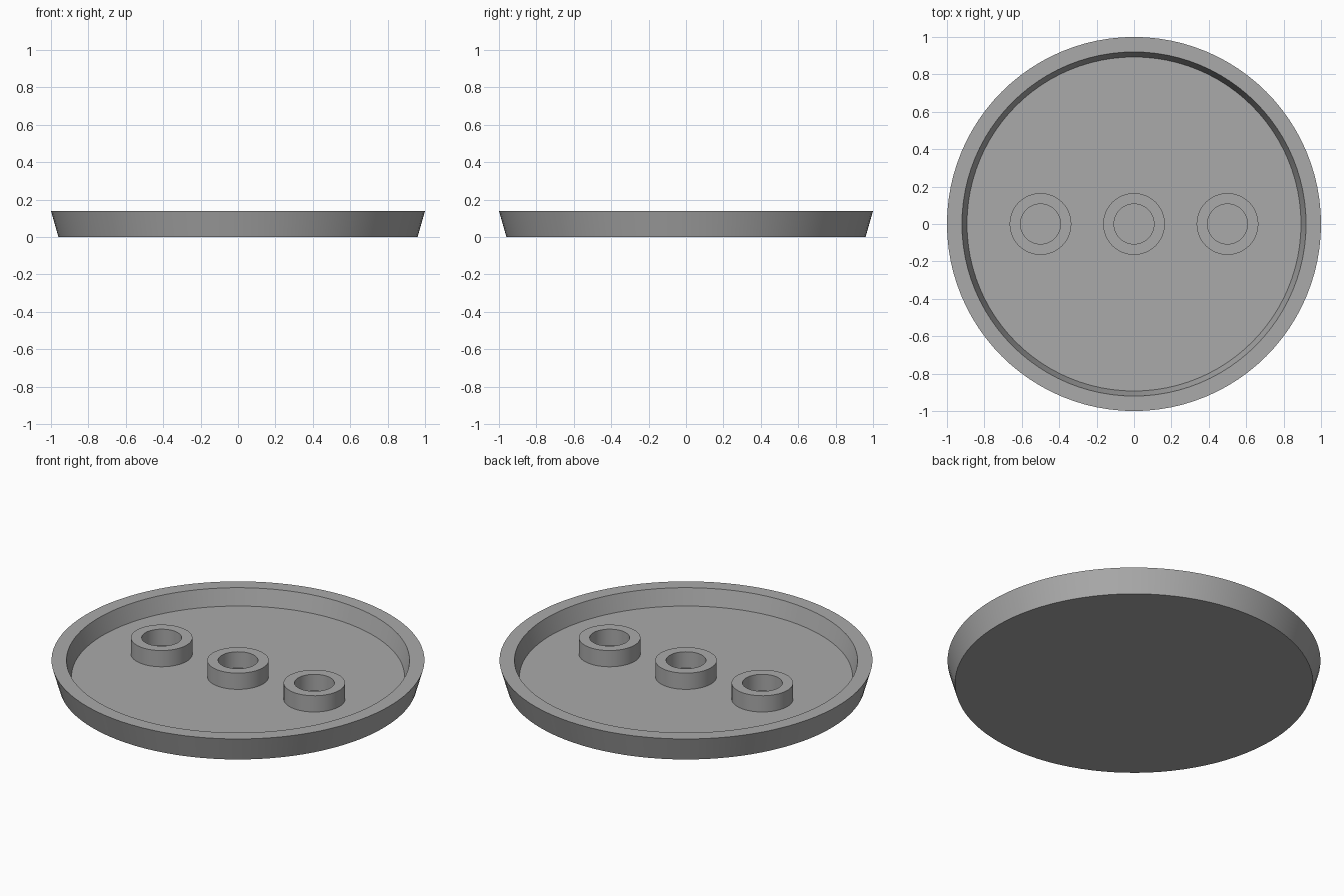
import bpy, bmesh, math

if "Cube" in bpy.data.objects:
    bpy.data.objects.remove(bpy.data.objects["Cube"], do_unlink=True)

HEIGHT, FLOOR = 0.14, 0.044

grey = bpy.data.materials.new("plain grey")
grey.use_nodes = True
colour = (0.40, 0.40, 0.40, 1)
grey.diffuse_color = colour
grey.node_tree.nodes["Principled BSDF"].inputs["Base Color"].default_value = colour


def lathe(name, profile, sides, closed=False, x=0):
    """Spin a (radius, z) profile around the z axis."""
    bm = bmesh.new()
    verts = [bm.verts.new((r, 0, z)) for r, z in profile]
    pairs = list(zip(verts, verts[1:]))
    if closed:
        pairs.append((verts[-1], verts[0]))
    edges = [bm.edges.new(p) for p in pairs]
    bmesh.ops.spin(bm, geom=verts + edges, cent=(0, 0, 0), axis=(0, 0, 1),
                   angle=math.tau, steps=sides, use_merge=True)
    bmesh.ops.remove_doubles(bm, verts=bm.verts, dist=1e-5)
    bmesh.ops.recalc_face_normals(bm, faces=bm.faces)
    mesh = bpy.data.meshes.new(name)
    bm.to_mesh(mesh)
    bm.free()
    mesh.materials.append(grey)
    obj = bpy.data.objects.new(name, mesh)
    obj.location.x = x
    bpy.context.collection.objects.link(obj)
    bpy.ops.object.select_all(action="DESELECT")
    obj.select_set(True)
    bpy.context.view_layer.objects.active = obj
    bpy.ops.object.shade_smooth_by_angle(angle=math.radians(30))
    return obj


# Shallow dish with a flared outer wall and a flat rim
lathe("dish", [(0, 0), (0.96, 0), (1, HEIGHT), (0.92, HEIGHT),
               (0.893, FLOOR), (0, FLOOR)], 96)

# Row of three hollow bosses standing on the floor
for name, x in (("right_boss", -0.5), ("middle_boss", 0), ("left_boss", 0.5)):
    lathe(name, [(0.107, FLOOR), (0.165, FLOOR), (0.165, HEIGHT),
                 (0.107, HEIGHT)], 48, closed=True, x=x)
